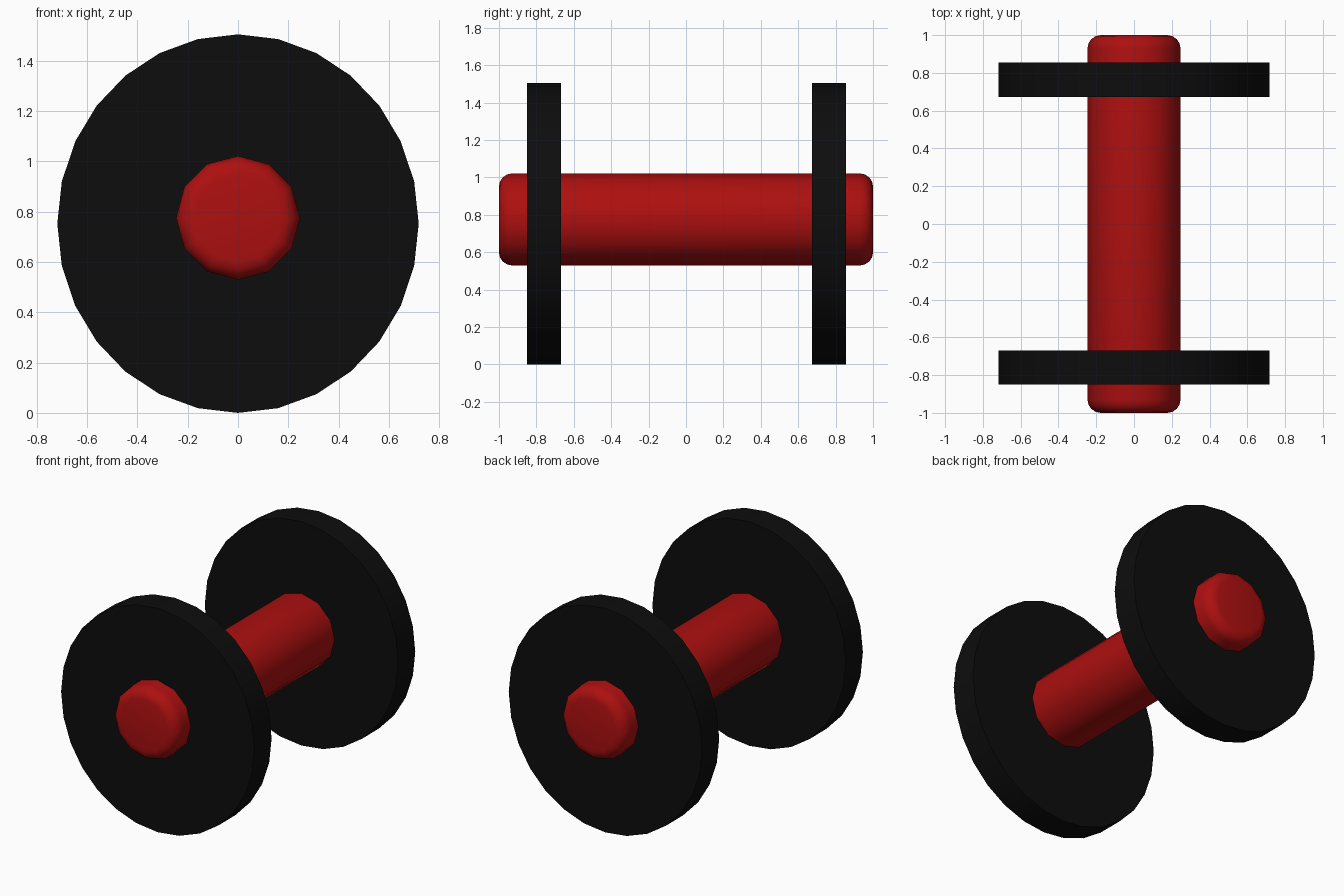
import bpy, bmesh
from math import pi, sin, cos, radians
from mathutils import Matrix

cube = bpy.data.objects.get("Cube")
if cube:
    bpy.data.objects.remove(cube)


def material(name, colour):
    mat = bpy.data.materials.new(name)
    mat.use_nodes = True
    mat.diffuse_color = colour
    mat.node_tree.nodes["Principled BSDF"].inputs["Base Color"].default_value = colour
    return mat


def finish(bm, name, mat, angle):
    bmesh.ops.recalc_face_normals(bm, faces=bm.faces[:])
    mesh = bpy.data.meshes.new(name)
    bm.to_mesh(mesh)
    bm.free()
    mesh.materials.append(mat)
    obj = bpy.data.objects.new(name, mesh)
    bpy.context.collection.objects.link(obj)
    bpy.ops.object.select_all(action='DESELECT')
    obj.select_set(True)
    bpy.context.view_layer.objects.active = obj
    bpy.ops.object.shade_smooth_by_angle(angle=radians(angle))
    return obj


black = material("black rubber", (0.004, 0.004, 0.004, 1))
red = material("red paint", (0.42, 0.005, 0.005, 1))


# Slightly tall discs, standing on the ground
def disc(name, y, width):
    bm = bmesh.new()
    bmesh.ops.create_cone(bm, cap_ends=True, segments=28,
                          radius1=1, radius2=1, depth=width)
    bm.transform(Matrix.Translation((0, y, 0.752))
                 @ Matrix.Diagonal((0.718, 1, 0.752, 1))
                 @ Matrix.Rotation(pi / 2, 4, 'X'))
    finish(bm, name, black, 30)


disc("front_disc", -0.76, 0.182)
disc("back_disc", 0.764, 0.182)

# Twelve-sided bar with rounded ends
SIDES, RADIUS, ROUND, CENTRE = 12, 0.246, 0.07, 0.775
half = [(RADIUS - ROUND * (1 - cos(a)), 1 - ROUND * (1 - sin(a)))
        for a in (i * pi / 8 for i in range(5))]
profile = [(r, -y) for r, y in reversed(half)] + half

bm = bmesh.new()
rings = [[bm.verts.new((r * sin(2 * pi * k / SIDES), y,
                        CENTRE + r * cos(2 * pi * k / SIDES)))
          for k in range(SIDES)] for r, y in profile]
for a, b in zip(rings, rings[1:]):
    for k in range(SIDES):
        n = (k + 1) % SIDES
        bm.faces.new((a[k], a[n], b[n], b[k]))
for ring in (rings[0], rings[-1]):
    bm.faces.new(ring)
finish(bm, "bar", red, 60)
